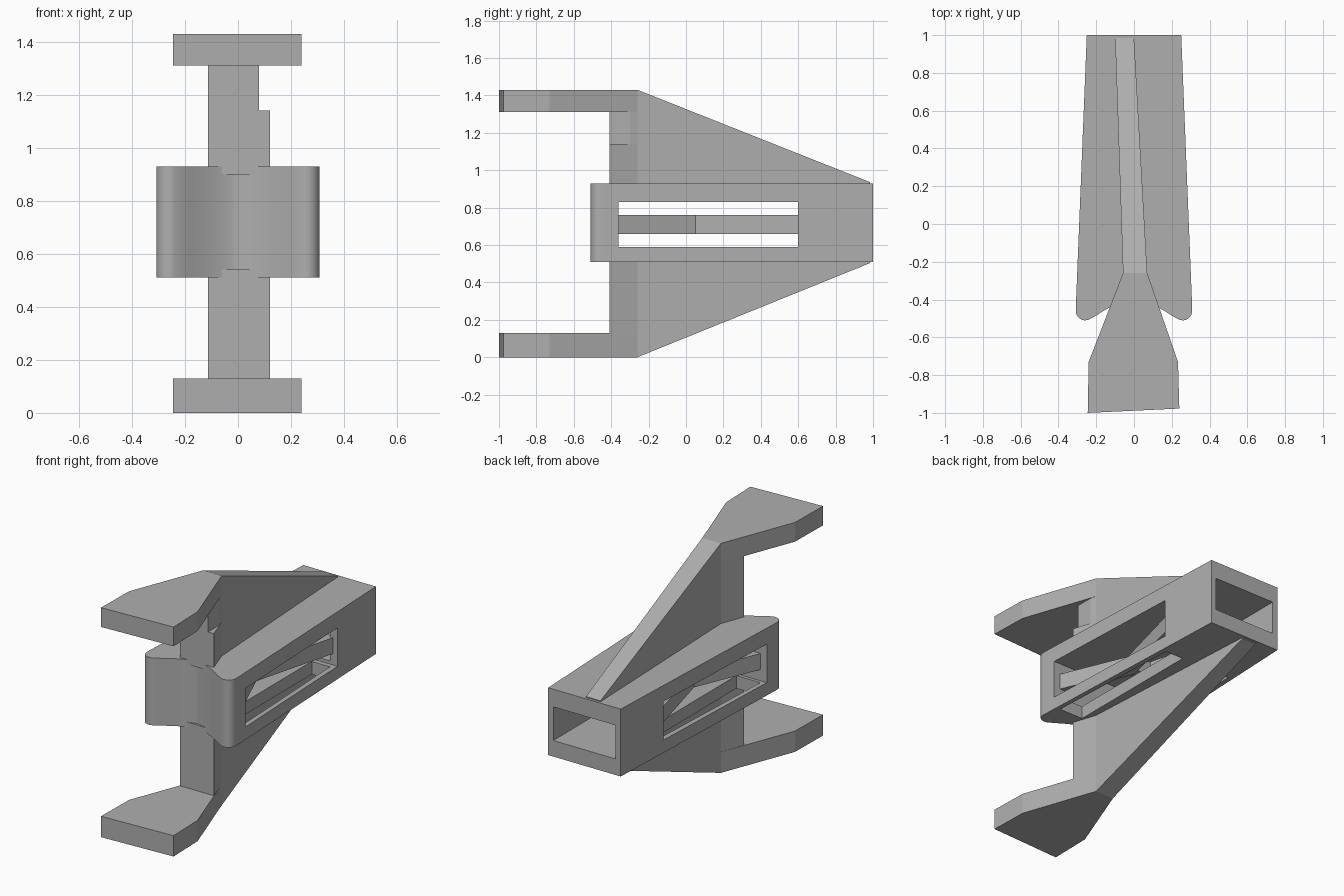
import bpy, bmesh, math
from mathutils import Vector

cube = bpy.data.objects.get("Cube")
if cube:
    bpy.data.objects.remove(cube, do_unlink=True)

grey = bpy.data.materials.new("plain_grey")
grey.use_nodes = True
COLOUR = (0.43, 0.43, 0.43, 1)
grey.diffuse_color = COLOUR
grey.node_tree.nodes["Principled BSDF"].inputs["Base Color"].default_value = COLOUR
grey.node_tree.nodes["Principled BSDF"].inputs["Roughness"].default_value = 0.7


def prism(name, outline, z0, z1, cut=None):
    """Extrude a plan outline from z0 to z1; cut = (point, normal) trims the outer side."""
    bm = bmesh.new()
    face = bm.faces.new([bm.verts.new((x, y, z0)) for x, y in outline])
    ext = bmesh.ops.extrude_face_region(bm, geom=[face])
    top = [v for v in ext["geom"] if isinstance(v, bmesh.types.BMVert)]
    bmesh.ops.translate(bm, verts=top, vec=(0, 0, z1 - z0))
    if cut:
        geom = bm.verts[:] + bm.edges[:] + bm.faces[:]
        res = bmesh.ops.bisect_plane(bm, geom=geom, plane_co=cut[0], plane_no=cut[1],
                                     clear_outer=True)
        rim = [e for e in res["geom_cut"] if isinstance(e, bmesh.types.BMEdge)]
        bmesh.ops.holes_fill(bm, edges=rim)
    bmesh.ops.recalc_face_normals(bm, faces=bm.faces)
    mesh = bpy.data.meshes.new(name)
    bm.to_mesh(mesh)
    bm.free()
    mesh.materials.append(grey)
    obj = bpy.data.objects.new(name, mesh)
    bpy.context.collection.objects.link(obj)
    return obj


def carve(target, cutter):
    bpy.context.view_layer.objects.active = target
    mod = target.modifiers.new("carve", "BOOLEAN")
    mod.operation = "DIFFERENCE"
    mod.solver = "EXACT"
    mod.object = cutter
    bpy.ops.object.modifier_apply(modifier=mod.name)
    bpy.data.objects.remove(cutter, do_unlink=True)


def box(x0, x1, y0, y1):
    return [(x0, y0), (x1, y0), (x1, y1), (x0, y1)]


# Central sleeve: tapered plan, rounded front corners, hollowed front face
half = [(0.25, 1.0), (0.308, -0.44)]
for i in range(9):
    a = -math.radians(i * 14)
    half.append((0.258 + 0.05 * math.cos(a), -0.46 + 0.05 * math.sin(a)))
for i in range(8):
    t = i / 8
    x = 0.2 * (1 - t)
    half.append((x, -0.395 - 0.09 * (x / 0.2) ** 1.5))
outline = half + [(0, -0.395)] + [(-x, y) for x, y in reversed(half)]
sleeve = prism("sleeve", outline, 0.51, 0.93)
carve(sleeve, prism("rear_cutter", box(-0.215, 0.215, 0.5, 1.1), 0.61, 0.82))
carve(sleeve, prism("window_cutter", box(-0.5, 0.5, -0.36, 0.6), 0.59, 0.83))
for s in (-1, 1):
    pocket = [(s * 0.11, -0.34), (s * 0.275, -0.34), (s * 0.235, 0.57), (s * 0.11, 0.57)]
    carve(sleeve, prism("floor_cutter", pocket, 0.4, 0.65))

bpy.ops.object.select_all(action="DESELECT")
sleeve.select_set(True)
bpy.context.view_layer.objects.active = sleeve
bpy.ops.object.shade_smooth_by_angle(angle=math.radians(30))

# Inner bracing: two bent bars joined at the waist
for s, side in ((1, "left"), (-1, "right")):
    bar = [(0.27, -0.38), (0.09, 0.05), (0.24, 0.62),
           (0.18, 0.62), (0.04, 0.05), (0.21, -0.38)]
    prism(side + "_brace", [(s * x, y) for x, y in bar], 0.66, 0.76)
prism("brace_bridge", box(-0.06, 0.06, 0.02, 0.09), 0.665, 0.755)

# Upper and lower arms: sloping fin, column and flared end plate
fin = [(-0.058, -0.26), (0.07, -0.26), (0.0, 0.985), (-0.1, 0.985)]
column = [(-0.113, -0.41), (0.12, -0.41), (0.07, -0.26), (-0.058, -0.26)]
notched = [(-0.113, -0.41), (0.08, -0.41), (0.08, -0.3), (0.07, -0.26), (-0.058, -0.26)]
plate = [(-0.058, -0.26), (-0.24, -0.73), (-0.245, -1.0), (0.24, -0.977),
         (0.233, -0.73), (0.07, -0.26)]

prism("upper_fin", fin, 0.9, 1.43, ((0, -0.26, 1.43), Vector((0, 0.5, 1.26))))
prism("upper_column", column, 0.9, 1.14)
prism("upper_column_neck", notched, 1.14, 1.31)
prism("upper_plate", plate, 1.31, 1.43)

prism("lower_fin", fin, 0.0, 0.54, ((0, -0.26, 0.0), Vector((0, 0.51, -1.26))))
prism("lower_column", column, 0.13, 0.54)
prism("lower_plate", plate, 0.0, 0.13)
